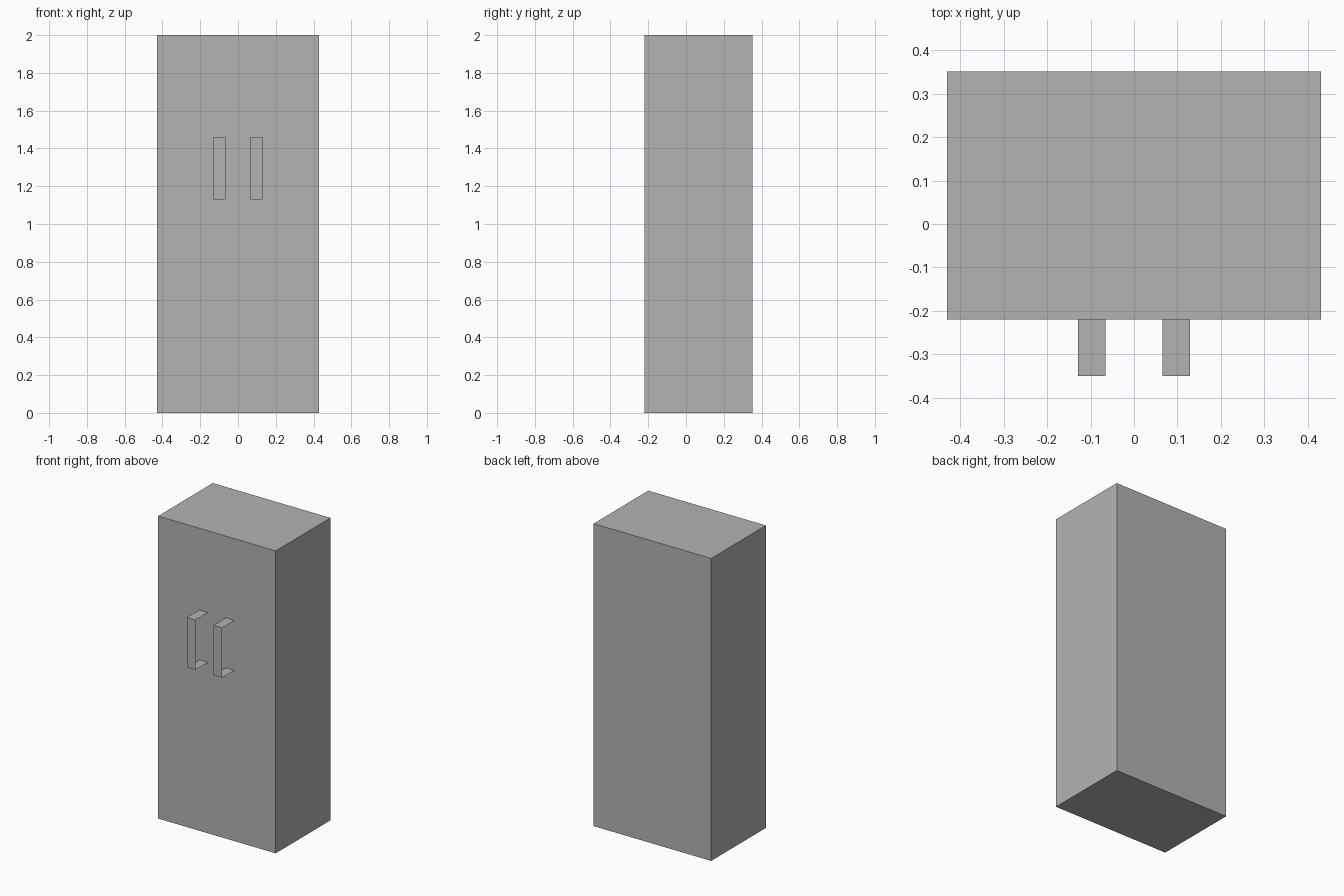
import bpy
import bmesh

if "Cube" in bpy.data.objects:
    bpy.data.objects.remove(bpy.data.objects["Cube"], do_unlink=True)

# Single grey finish
grey = bpy.data.materials.new("plain grey")
grey.use_nodes = True
COLOUR = (0.45, 0.45, 0.45, 1)
grey.diffuse_color = COLOUR
grey.node_tree.nodes["Principled BSDF"].inputs["Base Color"].default_value = COLOUR

HALF_W, FRONT, BACK, HEIGHT = 0.43, -0.22, 0.351, 2.0
DOOR_HALF_W, DOOR_BOTTOM, DOOR_TOP = 0.368, 0.232, 1.942
HANDLE_FRONT, HANDLE_BOTTOM, HANDLE_TOP = -0.35, 1.13, 1.46
HANDLE_IN, HANDLE_OUT = 0.066, 0.129


def finish(name, bm):
    mesh = bpy.data.meshes.new(name)
    bm.to_mesh(mesh)
    bm.free()
    mesh.materials.append(grey)
    obj = bpy.data.objects.new(name, mesh)
    bpy.context.collection.objects.link(obj)
    return obj


def rectangle(bm, half_w, y, bottom, top):
    corners = [(-half_w, bottom), (half_w, bottom), (half_w, top), (-half_w, top)]
    return [bm.verts.new((x, y, z)) for x, z in corners]


# Cabinet shell: closed box whose front is a frame around the door opening
bm = bmesh.new()
front = rectangle(bm, HALF_W, FRONT, 0, HEIGHT)
back = rectangle(bm, HALF_W, BACK, 0, HEIGHT)
opening = rectangle(bm, DOOR_HALF_W, FRONT, DOOR_BOTTOM, DOOR_TOP)
for i in range(4):
    j = (i + 1) % 4
    bm.faces.new((front[i], front[j], opening[j], opening[i]))
    bm.faces.new((front[j], front[i], back[i], back[j]))
bm.faces.new(reversed(back))
finish("cabinet_body", bm)

# Door panel set flush in the opening
bm = bmesh.new()
bm.faces.new(rectangle(bm, DOOR_HALF_W, FRONT, DOOR_BOTTOM, DOOR_TOP))
finish("door_panel", bm)

# Bent sheet handles, one on each side of the middle
profile = [(FRONT, HANDLE_BOTTOM), (HANDLE_FRONT, HANDLE_BOTTOM),
           (HANDLE_FRONT, HANDLE_TOP), (FRONT, HANDLE_TOP)]
for name, x0, x1 in (("left_handle", HANDLE_IN, HANDLE_OUT),
                     ("right_handle", -HANDLE_OUT, -HANDLE_IN)):
    bm = bmesh.new()
    near = [bm.verts.new((x0, y, z)) for y, z in profile]
    far = [bm.verts.new((x1, y, z)) for y, z in profile]
    for i in range(len(profile) - 1):
        bm.faces.new((near[i], far[i], far[i + 1], near[i + 1]))
    finish(name, bm)
